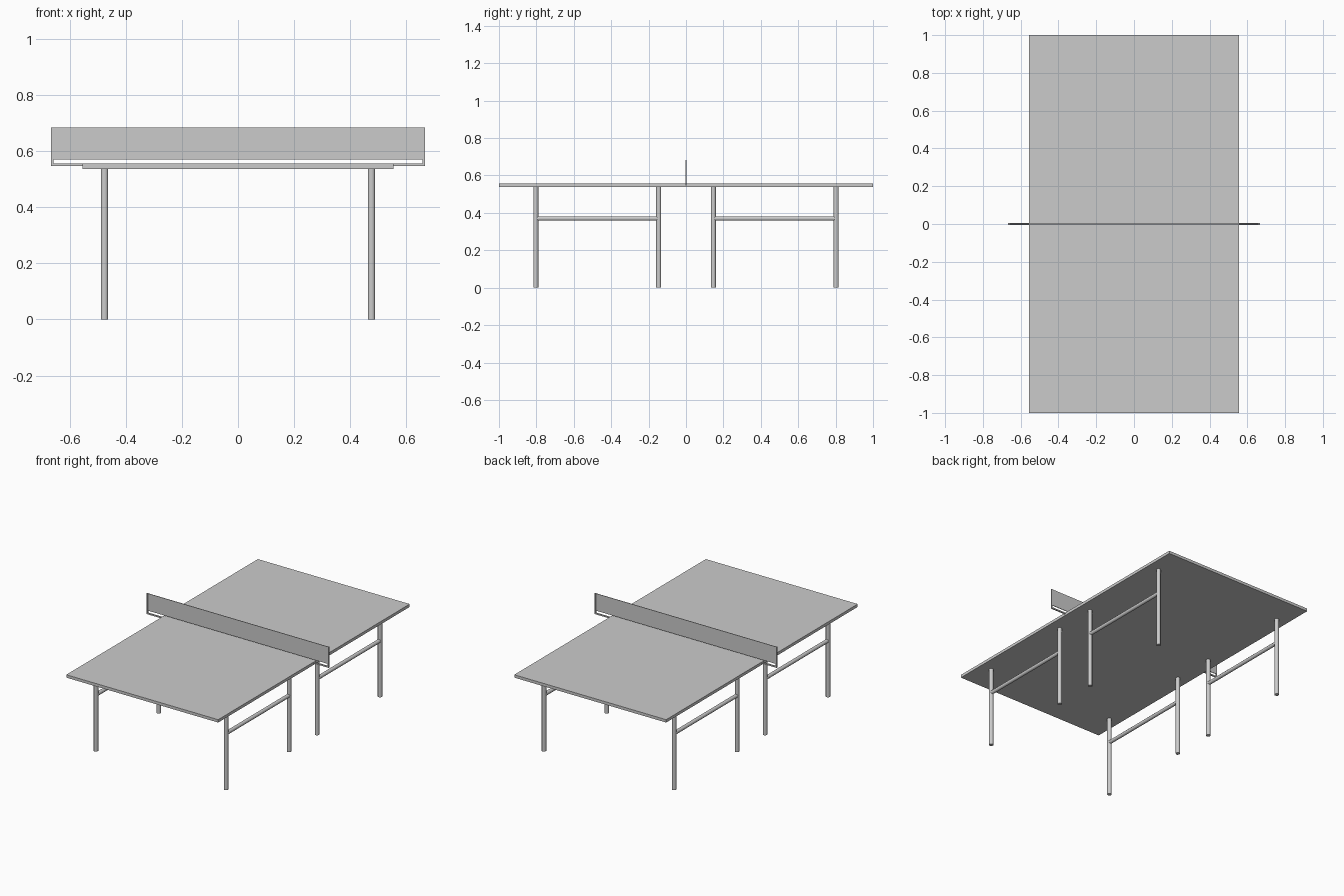
import bpy
from math import radians

if "Cube" in bpy.data.objects:
    bpy.data.objects.remove(bpy.data.objects["Cube"])


def box(name, x, y, z):
    """Box from (min, max) ranges on each axis."""
    bpy.ops.mesh.primitive_cube_add(size=1, location=[(a + b) / 2 for a, b in (x, y, z)])
    ob = bpy.context.object
    ob.name = name
    ob.scale = [b - a for a, b in (x, y, z)]
    bpy.ops.object.transform_apply(location=False, rotation=False, scale=True)
    return ob


def tube(name, radius, length, location, rotation=(0, 0, 0)):
    """Eight-sided rod with smooth sides and sharp ends."""
    bpy.ops.mesh.primitive_cylinder_add(vertices=8, radius=radius, depth=length,
                                        location=location, rotation=rotation)
    ob = bpy.context.object
    ob.name = name
    # turn the flats to face the axes
    for v in ob.data.vertices:
        x, y = v.co.x, v.co.y
        c, s = 0.92388, 0.38268
        v.co.x, v.co.y = x * c - y * s, x * s + y * c
    bpy.ops.object.shade_smooth_by_angle(angle=radians(50))
    return ob


# Table top
TOP = 0.556
UNDER = 0.537
box("table_top", (-0.555, 0.555), (-1, 1), (UNDER, TOP))

# Four leg frames: outer leg, inner leg and the rail between them
LEG_X, OUTER_Y, INNER_Y = 0.476, 0.803, 0.146
for sx, side in ((-1, "left"), (1, "right")):
    for sy, end in ((-1, "front"), (1, "back")):
        for y, kind in ((OUTER_Y, "outer"), (INNER_Y, "inner")):
            tube(f"{end}_{side}_{kind}_leg", 0.0143, UNDER + 0.003,
                 (sx * LEG_X, sy * y, (UNDER + 0.003) / 2))
        tube(f"{end}_{side}_rail", 0.0128, OUTER_Y - INNER_Y,
             (sx * LEG_X, sy * (OUTER_Y + INNER_Y) / 2, 0.37), (radians(90), 0, 0))

# Net, held above the table by an L-shaped bracket on each side
box("net", (-0.661, 0.661), (-0.002, 0.002), (0.571, 0.684))
for s, side in ((-1, "left"), (1, "right")):
    box(f"{side}_net_post", sorted((s * 0.658, s * 0.666)), (-0.004, 0.004), (0.547, 0.684))
    box(f"{side}_net_arm", sorted((s * 0.55, s * 0.66)), (-0.004, 0.004), (0.547, 0.5555))
